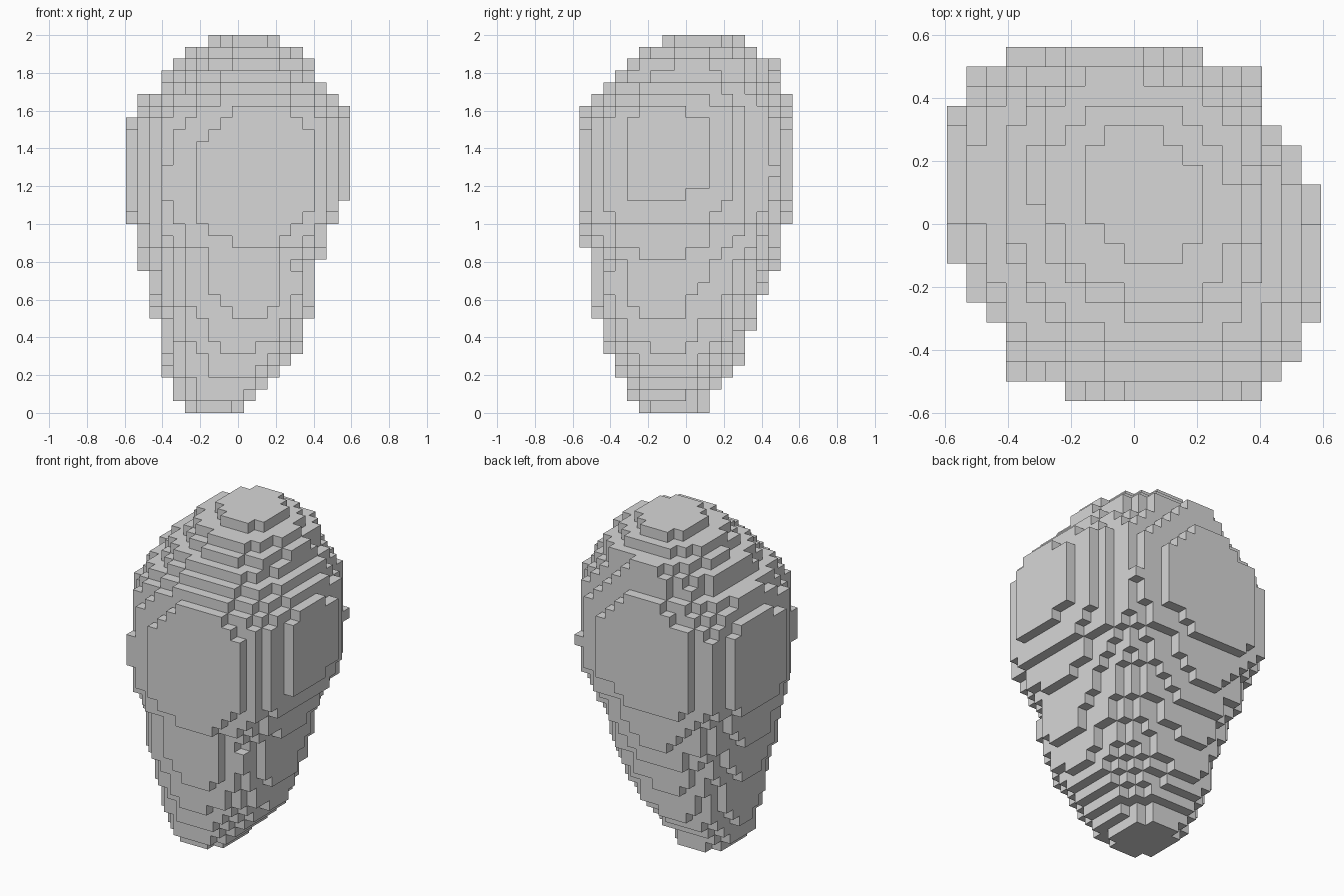
import bpy, bmesh

cube = bpy.data.objects.get("Cube")
if cube:
    bpy.data.objects.remove(cube, do_unlink=True)

S = 1 / 16                      # block size
NX, NY, NZ = 19, 18, 32         # blocks along each axis
SKEW = 0.08                     # leans each layer along its diagonal


def runs(pairs):
    """Expand (count, value) pairs into one value per block row."""
    return [v for n, v in pairs for _ in range(n)]


# Outline of each layer, bottom to top, in block edges
x_lo = runs([(1, 5), (2, 4), (5, 3), (4, 2), (4, 1), (9, 0), (2, 1), (2, 3), (1, 4), (1, 5), (1, 7)])
x_hi = runs([(1, 10), (1, 11), (1, 12), (1, 13), (1, 14), (3, 15), (5, 16), (3, 17), (2, 18),
             (8, 19), (1, 18), (1, 17), (2, 16), (1, 15), (1, 13)])
y_lo = runs([(1, 5), (2, 4), (2, 3), (3, 2), (6, 1), (12, 0), (1, 1), (1, 2), (1, 3), (1, 4), (1, 5), (1, 7)])
y_hi = runs([(2, 11), (1, 12), (1, 13), (3, 14), (3, 15), (2, 16), (4, 17), (11, 18), (3, 17), (1, 15), (1, 14)])

# Outline from above, one depth range per column of blocks
plan_lo = runs([(1, 7), (1, 5), (1, 4), (3, 1), (10, 0), (1, 1), (1, 2), (1, 4)])
plan_hi = runs([(1, 15), (2, 17), (11, 18), (2, 17), (1, 14), (1, 13), (1, 11)])


def soften(edges, sign):
    """Pull a layer in slightly near a step, so the raised plates get round ends.
    sign is +1 for low edges and -1 for high edges."""
    out = []
    for k, e in enumerate(edges):
        near = [edges[min(max(k + d, 0), NZ - 1)] for d in (-2, -1, 0, 1, 2)]
        out.append(e + sign * min(max((sum(near) / 5 - e) * sign, 0), 0.4))
    return out


sx_lo, sx_hi = soften(x_lo, 1), soften(x_hi, -1)
sy_lo, sy_hi = soften(y_lo, 1), soften(y_hi, -1)


def filled(i, j, k):
    """Skewed superellipse in each layer, squarer at the waist, limited by the outlines."""
    if not (0 <= k < NZ and x_lo[k] <= i < x_hi[k] and y_lo[k] <= j < y_hi[k]):
        return False
    if not plan_lo[i] <= j < plan_hi[i]:
        return False
    u = (2 * i + 1 - sx_lo[k] - sx_hi[k]) / (sx_hi[k] - sx_lo[k])
    v = (2 * j + 1 - sy_lo[k] - sy_hi[k]) / (sy_hi[k] - sy_lo[k])
    n = 2.3 + max(0, 1 - ((k - 19.5) / 6) ** 2)
    f = 1 - SKEW ** 2
    return abs((u + SKEW * v) / f) ** n + abs((v + SKEW * u) / f) ** n <= 1


# Outer skin of the blocks
bm = bmesh.new()
verts = {}


def vert(p):
    if p not in verts:
        verts[p] = bm.verts.new(((p[0] - NX / 2) * S, (p[1] - NY / 2) * S, p[2] * S))
    return verts[p]


for i in range(NX):
    for j in range(NY):
        for k in range(NZ):
            if not filled(i, j, k):
                continue
            for axis in range(3):
                for side in (0, 1):
                    step = [0, 0, 0]
                    step[axis] = 2 * side - 1
                    if filled(i + step[0], j + step[1], k + step[2]):
                        continue
                    ring = []
                    for a, b in ((0, 0), (1, 0), (1, 1), (0, 1)):
                        p = [i, j, k]
                        p[axis] += side
                        p[(axis + 1) % 3] += a
                        p[(axis + 2) % 3] += b
                        ring.append(vert(tuple(p)))
                    bm.faces.new(ring if side else ring[::-1])

# Merge coplanar block sides into large flat faces
bmesh.ops.dissolve_limit(bm, angle_limit=0.01, verts=bm.verts[:], edges=bm.edges[:])

mesh = bpy.data.meshes.new("blocky_body")
bm.to_mesh(mesh)
bm.free()
body = bpy.data.objects.new("blocky_body", mesh)
bpy.context.collection.objects.link(body)

# Plain grey
grey = bpy.data.materials.new("light_grey")
grey.use_nodes = True
grey.diffuse_color = (0.68, 0.68, 0.68, 1)
grey.node_tree.nodes["Principled BSDF"].inputs["Base Color"].default_value = (0.68, 0.68, 0.68, 1)
mesh.materials.append(grey)
